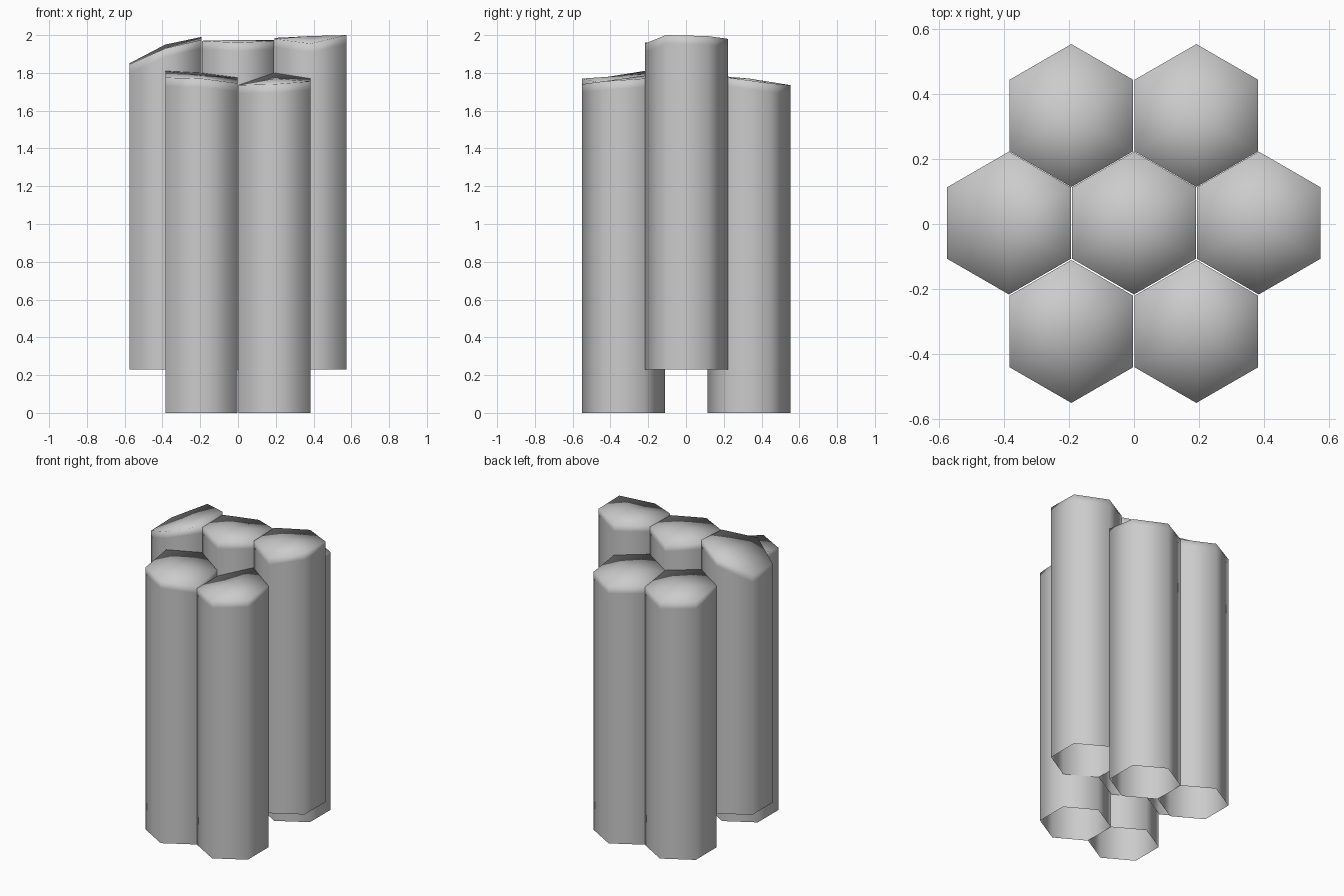
import bpy, bmesh, math

if "Cube" in bpy.data.objects:
    bpy.data.objects.remove(bpy.data.objects["Cube"])

R = 0.22    # corner radius of each hexagonal column


def column(name, x, y, base, rim, centre):
    """Open-bottomed hexagonal column with an uneven, softly rimmed top."""
    bm = bmesh.new()
    corners = [(x + R * math.sin(i * math.pi / 3), y - R * math.cos(i * math.pi / 3))
               for i in range(6)]
    levels = [[base] * 6, [h - 0.045 for h in rim], rim]
    rings = [[bm.verts.new((px, py, z)) for (px, py), z in zip(corners, zs)]
             for zs in levels]
    for low, high in zip(rings, rings[1:]):
        for i in range(6):
            j = (i + 1) % 6
            bm.faces.new((low[i], low[j], high[j], high[i]))
    # Shallow cap fan
    top = bm.verts.new((x, y, centre))
    for i in range(6):
        bm.faces.new((rings[-1][i], rings[-1][(i + 1) % 6], top))
    for f in bm.faces:
        f.smooth = True
    mesh = bpy.data.meshes.new(name)
    bm.to_mesh(mesh)
    bm.free()
    bpy.context.collection.objects.link(bpy.data.objects.new(name, mesh))


# Rim heights run from the front corner, counter-clockwise seen from above
columns = [
    # Front row
    ("front_left_column", -0.193, -0.331, 0.0, (1.77, 1.745, 1.775, 1.80, 1.81, 1.775), 1.785),
    ("front_right_column", 0.192, -0.331, 0.0, (1.74, 1.755, 1.77, 1.80, 1.735, 1.735), 1.77),
    # Raised middle row
    ("left_column", -0.385, 0.003, 0.23, (1.93, 1.975, 1.99, 1.95, 1.85, 1.845), 1.93),
    ("centre_column", 0.0, 0.003, 0.23, (1.96, 1.97, 1.975, 1.945, 1.97, 1.97), 1.975),
    ("right_column", 0.384, 0.003, 0.23, (1.955, 2.0, 1.995, 1.98, 1.985, 1.98), 1.995),
    # Back row
    ("back_left_column", -0.193, 0.334, 0.0, (1.79, 1.775, 1.745, 1.735, 1.745, 1.775), 1.77),
    ("back_right_column", 0.192, 0.334, 0.0, (1.79, 1.775, 1.745, 1.735, 1.745, 1.775), 1.77),
]
for c in columns:
    column(*c)
